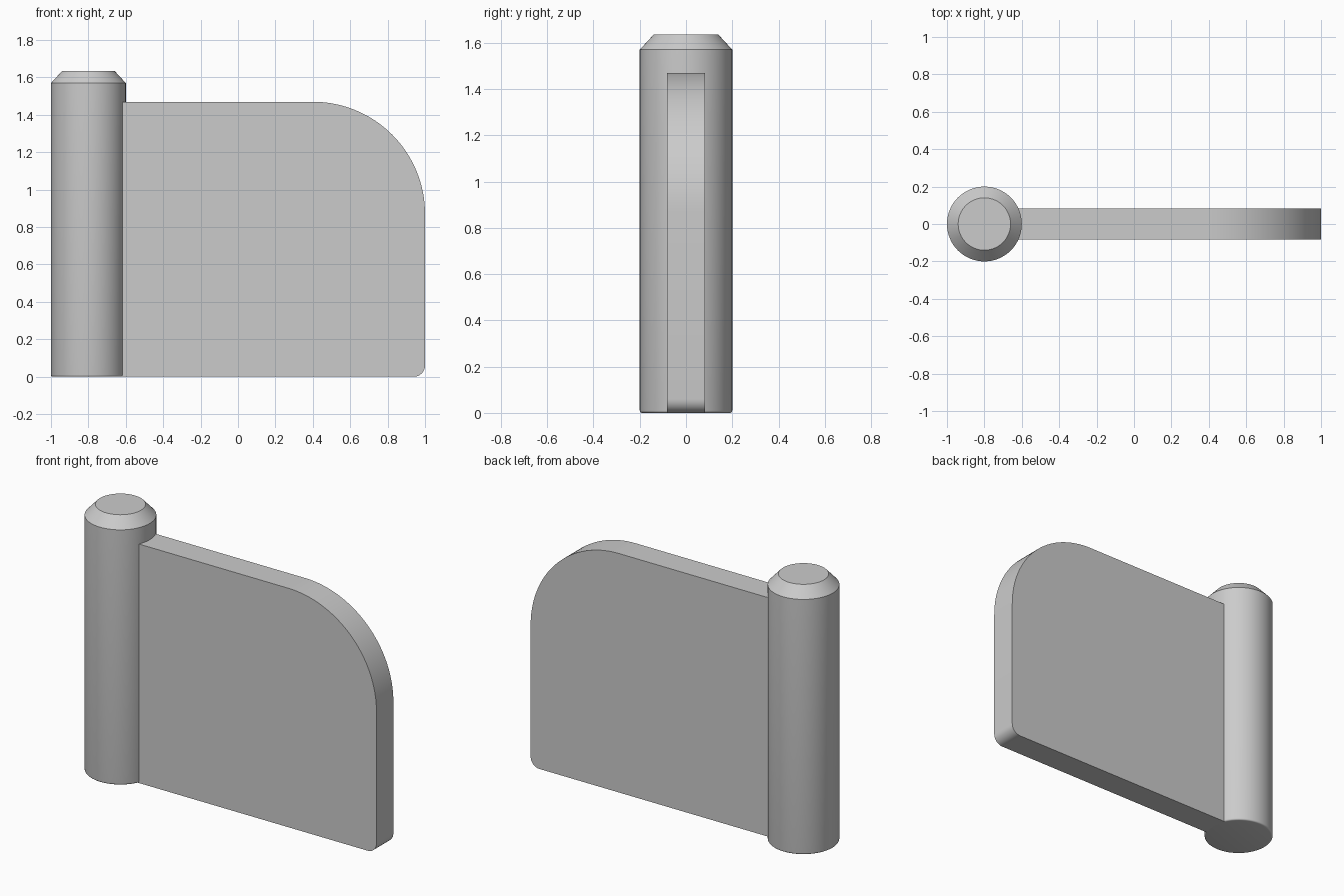
import bpy, bmesh
from math import sin, cos, pi

if "Cube" in bpy.data.objects:
    bpy.data.objects.remove(bpy.data.objects["Cube"])

PIN_X = -0.8


def arc(cx, cz, r, a0, a1, n):
    return [(cx + r * cos(a0 + (a1 - a0) * i / n), cz + r * sin(a0 + (a1 - a0) * i / n))
            for i in range(n + 1)]


def finish(name, bm):
    bmesh.ops.recalc_face_normals(bm, faces=bm.faces)
    me = bpy.data.meshes.new(name)
    bm.to_mesh(me)
    bm.free()
    ob = bpy.data.objects.new(name, me)
    bpy.context.collection.objects.link(ob)
    bpy.ops.object.select_all(action='DESELECT')
    ob.select_set(True)
    bpy.context.view_layer.objects.active = ob
    bpy.ops.object.shade_smooth_by_angle(angle=0.5)
    return ob


def lathe(name, profile, x, sides=64):
    bm = bmesh.new()
    rings = [[bm.verts.new((x + r * cos(2 * pi * i / sides), r * sin(2 * pi * i / sides), z))
              for i in range(sides)] for r, z in profile]
    for a, b in zip(rings, rings[1:]):
        for i in range(sides):
            j = (i + 1) % sides
            bm.faces.new((a[i], a[j], b[j], b[i]))
    bm.faces.new(rings[0])
    bm.faces.new(rings[-1])
    return finish(name, bm)


def slab(name, outline, half):
    bm = bmesh.new()
    face = bm.faces.new([bm.verts.new((x, -half, z)) for x, z in outline])
    ext = bmesh.ops.extrude_face_region(bm, geom=[face], use_keep_orig=True)
    verts = [g for g in ext["geom"] if isinstance(g, bmesh.types.BMVert)]
    bmesh.ops.translate(bm, vec=(0, 2 * half, 0), verts=verts)
    return finish(name, bm)


# Hinge pin: slightly rounded foot, chamfered top
foot = arc(0.19, 0.01, 0.01, -pi / 2, 0, 4)
lathe("pin", foot + [(0.2, 1.57), (0.14, 1.635)], PIN_X)

# Flat leaf: small lower and large upper rounded outer corners
outline = [(-0.625, 0.0)]
outline += arc(0.94, 0.06, 0.06, -pi / 2, 0, 8)
outline += arc(0.4, 0.87, 0.6, 0, pi / 2, 32)
outline += [(-0.625, 1.47)]
slab("leaf", outline, 0.082)
